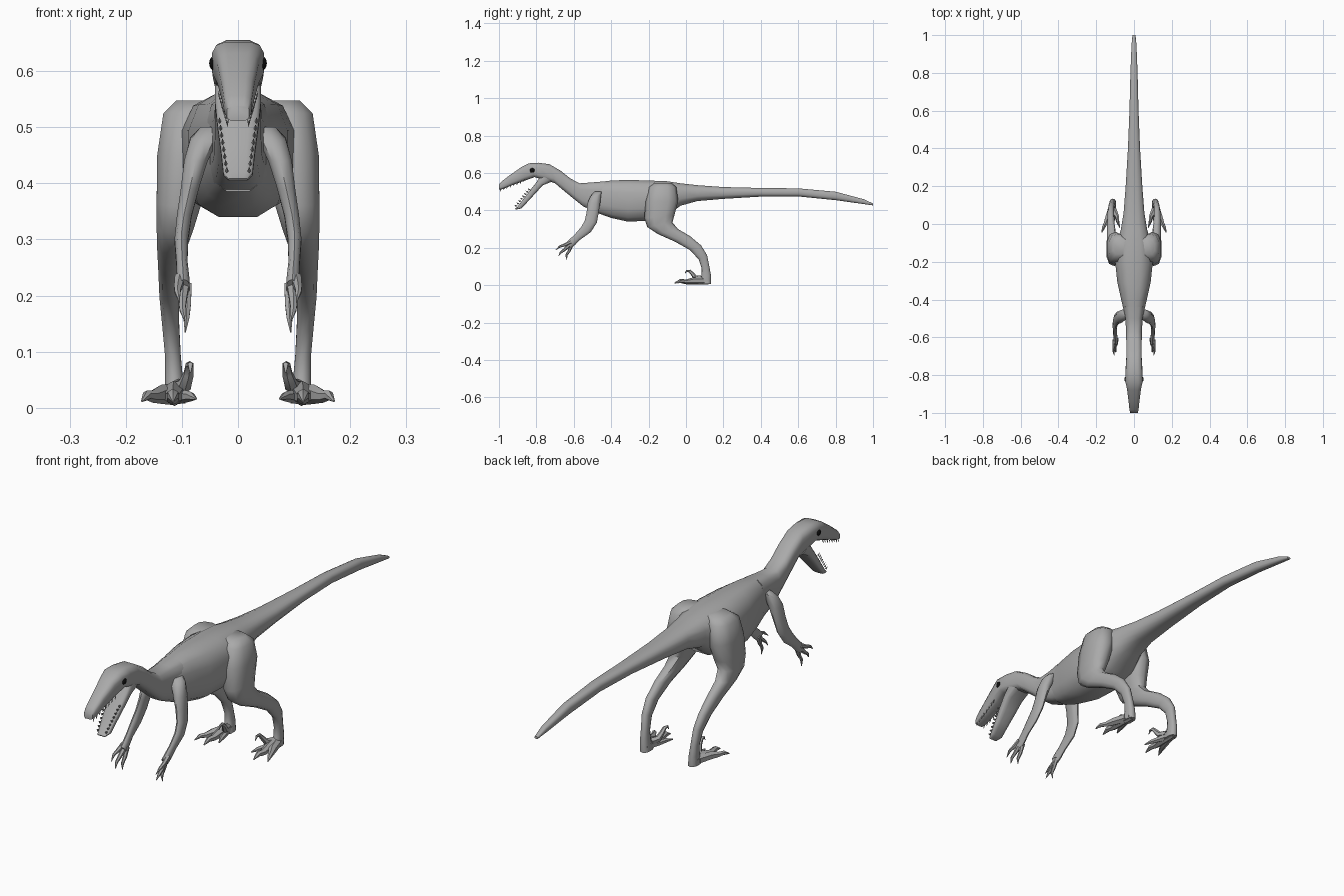
import bpy, bmesh, math
from mathutils import Vector


def material(name, rgb):
    m = bpy.data.materials.new(name)
    m.diffuse_color = (*rgb, 1)
    return m


GREY = material("hide grey", (0.40, 0.40, 0.40))
BLACK = material("eye black", (0.005, 0.005, 0.005))


def finish(name, bm, mat, angle=50):
    bmesh.ops.recalc_face_normals(bm, faces=bm.faces)
    me = bpy.data.meshes.new(name)
    bm.to_mesh(me)
    bm.free()
    me.materials.append(mat)
    ob = bpy.data.objects.new(name, me)
    bpy.context.collection.objects.link(ob)
    bpy.context.view_layer.objects.active = ob
    ob.select_set(True)
    bpy.ops.object.shade_smooth_by_angle(angle=math.radians(angle))
    ob.select_set(False)
    return ob


def skin(bm, rings):
    """Bridge consecutive vertex rings and cap both ends."""
    n = len(rings[0])
    for a, b in zip(rings, rings[1:]):
        for i in range(n):
            j = (i + 1) % n
            bm.faces.new((a[i], a[j], b[j], b[i]))
    bm.faces.new(rings[0])
    bm.faces.new(rings[-1])


def spow(v, e):
    return math.copysign(abs(v) ** e, v)


def loft(name, sections, sides=12, square=0.8, flip=1):
    """Section: upper/front y, z, lower/back y, z, centre x, half width."""
    bm = bmesh.new()
    rings = []
    for ya, za, yb, zb, x, w in sections:
        ring = []
        for i in range(sides):
            t = 2 * math.pi * (i + 0.5) / sides
            k = math.cos(math.pi / sides)
            c, s = spow(math.cos(t) / k, square), spow(math.sin(t) / k, square)
            ring.append(bm.verts.new((flip * (x + w * c),
                                      (ya + yb) / 2 + s * (ya - yb) / 2,
                                      (za + zb) / 2 + s * (za - zb) / 2)))
        rings.append(ring)
    skin(bm, rings)
    return finish(name, bm, GREY)


def digits(name, paths, flip):
    """Tapered toes or fingers; path points are x, y, z, radius."""
    bm = bmesh.new()
    for path in paths:
        pts = [Vector((flip * p[0], p[1], p[2])) for p in path]
        rings = []
        for i, p in enumerate(pts):
            d = (pts[min(i + 1, len(pts) - 1)] - pts[max(i - 1, 0)]).normalized()
            u = d.cross(Vector((1, 0, 0))).normalized()
            v = d.cross(u)
            r = path[i][3]
            rings.append([bm.verts.new(p + r * (u * math.cos(k * math.pi / 3) + v * math.sin(k * math.pi / 3)))
                          for k in range(6)])
        skin(bm, rings)
    return finish(name, bm, GREY)


# torso and tail
loft("torso_and_tail", [
    (1.00, .437, 1.00, .427, 0, .008), (.95, .46, .95, .434, 0, .013),
    (.80, .50, .80, .455, 0, .019), (.60, .518, .60, .475, 0, .024),
    (.40, .52, .40, .474, 0, .032), (.20, .525, .20, .462, 0, .044),
    (.06, .535, .06, .45, 0, .055), (-.03, .545, -.03, .425, 0, .07),
    (-.10, .556, -.10, .37, 0, .09), (-.20, .56, -.20, .345, 0, .10),
    (-.31, .563, -.31, .34, 0, .088), (-.40, .56, -.40, .36, 0, .068),
    (-.48, .55, -.47, .385, 0, .05)], square=0.72)

# neck and upper skull
loft("neck_and_skull", [
    (-.44, .555, -.42, .375, 0, .056), (-.50, .55, -.49, .395, 0, .046),
    (-.57, .545, -.55, .422, 0, .042),
    (-.62, .572, -.60, .462, 0, .041), (-.67, .612, -.655, .507, 0, .041),
    (-.73, .647, -.70, .545, 0, .041), (-.79, .655, -.745, .56, 0, .044),
    (-.84, .652, -.81, .578, 0, .046), (-.88, .632, -.86, .56, 0, .037),
    (-.94, .59, -.93, .535, 0, .029), (-.985, .556, -.98, .514, 0, .024),
    (-1.0, .538, -1.0, .511, 0, .02)], square=0.55)

# hanging lower jaw
loft("lower_jaw", [
    (-.775, .59, -.715, .555, 0, .041), (-.80, .55, -.765, .535, 0, .041),
    (-.83, .512, -.80, .497, 0, .037), (-.865, .467, -.84, .453, 0, .031),
    (-.90, .42, -.88, .411, 0, .026), (-.915, .409, -.91, .404, 0, .017)], square=0.5)

# small teeth along both jaws
bm = bmesh.new()
for side in (-1, 1):
    for start, end, tip in (((.033, -.865, .562), (.019, -.99, .514), (0, -.004, -.014)),
                            ((.033, -.835, .51), (.02, -.905, .422), (0, -.012, .008))):
        for k in range(8):
            p = Vector(start).lerp(Vector(end), k / 7)
            p.x *= side
            base = [bm.verts.new(p + Vector(o)) for o in
                    ((.003, 0, 0), (0, .005, .004), (-.003, 0, 0), (0, -.005, -.004))]
            apex = bm.verts.new(p + Vector(tip))
            bm.faces.new(base)
            for i in range(4):
                bm.faces.new((base[i], base[(i + 1) % 4], apex))
finish("teeth", bm, GREY)

for side, label in ((1, "left"), (-1, "right")):
    # eye
    bm = bmesh.new()
    bmesh.ops.create_uvsphere(bm, u_segments=12, v_segments=8, radius=.014)
    for v in bm.verts:
        v.co = Vector((v.co.x * .75 + side * .041, v.co.y - .822, v.co.z + .614))
    finish(label + "_eye", bm, BLACK)

    # hind leg from hip to heel
    loft(label + "_hind_leg", [
        (-.165, .548, -.08, .548, .065, .045), (-.195, .525, -.055, .525, .085, .048),
        (-.212, .45, -.045, .45, .098, .046), (-.22, .36, -.065, .375, .105, .04),
        (-.205, .312, -.075, .335, .112, .033), (-.15, .275, -.045, .30, .118, .026),
        (-.06, .235, .02, .262, .122, .02), (.02, .19, .08, .212, .123, .017),
        (.068, .14, .112, .16, .12, .015), (.085, .09, .125, .095, .116, .014),
        (.085, .05, .133, .05, .114, .016), (.07, .008, .133, .008, .112, .018)],
        sides=10, square=0.8, flip=side)

    # foot, toes and raised claw
    digits(label + "_toes", [
        [(.113, .12, .022, .019), (.115, .06, .026, .022), (.116, .0, .018, .013),
         (.116, -.03, .023, .011), (.116, -.062, .012, .002)],
        [(.118, .09, .024, .019), (.137, .035, .024, .017), (.152, .0, .02, .011),
         (.162, -.02, .022, .009), (.171, -.045, .012, .002)],
        [(.11, .08, .022, .016), (.097, .05, .02, .012), (.085, .01, .02, .009), (.075, -.02, .016, .002)],
        [(.108, .08, .035, .016), (.095, .05, .04, .013), (.088, .035, .06, .01),
         (.086, .02, .076, .008), (.085, .003, .077, .005), (.085, -.006, .062, .001)]], side)

    # arm
    loft(label + "_arm", [
        (-.49, .50, -.45, .50, .045, .022), (-.51, .475, -.455, .485, .06, .025),
        (-.525, .44, -.46, .44, .075, .021), (-.53, .39, -.468, .39, .086, .016),
        (-.54, .345, -.478, .335, .096, .013), (-.56, .31, -.51, .285, .101, .012),
        (-.595, .27, -.565, .245, .1, .01), (-.622, .245, -.595, .215, .098, .011),
        (-.64, .228, -.615, .20, .097, .011)], sides=10, square=0.9, flip=side)

    # clawed fingers
    digits(label + "_fingers", [
        [(.103, -.615, .232, .011), (.107, -.65, .215, .008), (.108, -.675, .207, .006), (.104, -.697, .188, .001)],
        [(.097, -.615, .222, .012), (.099, -.65, .19, .008), (.099, -.67, .175, .006), (.095, -.682, .155, .001)],
        [(.092, -.61, .22, .011), (.091, -.625, .183, .008), (.092, -.64, .16, .006), (.094, -.637, .134, .001)]], side)
